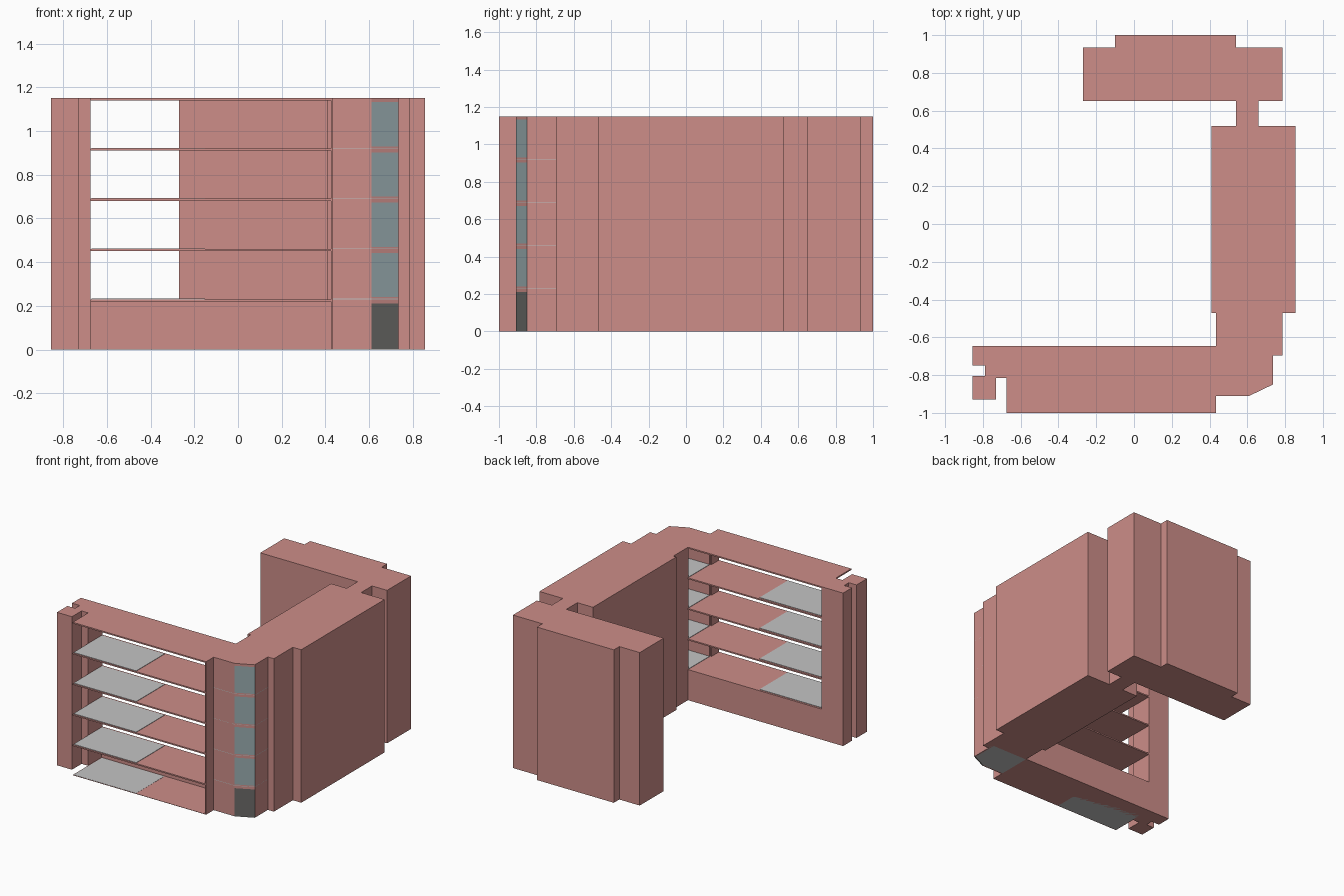
import bpy
import bmesh
from mathutils import Vector

if "Cube" in bpy.data.objects:
    bpy.data.objects.remove(bpy.data.objects["Cube"])


def material(name, rgb):
    m = bpy.data.materials.new(name)
    m.diffuse_color = (*rgb, 1.0)
    m.use_nodes = True
    m.node_tree.nodes["Principled BSDF"].inputs["Base Color"].default_value = m.diffuse_color
    return m


PINK = material("pink_brick", (0.61, 0.27, 0.25))
GREY = material("light_grey_floor", (0.55, 0.55, 0.55))
GLASS = material("blue_grey_glass", (0.31, 0.40, 0.42))
DARK = material("dark_grey_door", (0.14, 0.138, 0.132))

LEVELS = 5
H = 0.23       # storey height
SLAB = 0.01    # ceiling slab thickness
WALL = 0.01    # thin wall thickness


def prism(name, pts, z0, z1, mat):
    """Extrude a plan outline between two heights."""
    bm = bmesh.new()
    face = bm.faces.new([bm.verts.new((x, y, z0)) for x, y in pts])
    ext = bmesh.ops.extrude_face_region(bm, geom=[face])
    top = [v for v in ext["geom"] if isinstance(v, bmesh.types.BMVert)]
    bmesh.ops.translate(bm, verts=top, vec=(0, 0, z1 - z0))
    bmesh.ops.recalc_face_normals(bm, faces=bm.faces)
    mesh = bpy.data.meshes.new(name)
    bm.to_mesh(mesh)
    bm.free()
    mesh.materials.append(mat)
    obj = bpy.data.objects.new(name, mesh)
    bpy.context.collection.objects.link(obj)
    return obj


def rect(x0, x1, y0, y1):
    return [(x0, y0), (x1, y0), (x1, y1), (x0, y1)]


def wall(name, a, b, z0, z1, mat):
    """Thin wall along a-b, thickened to the left of its direction."""
    a, b = Vector(a), Vector(b)
    d = (b - a).normalized()
    n = Vector((-d.y, d.x)) * WALL
    prism(name, [a[:], b[:], (b + n)[:], (a + n)[:]], z0, z1, mat)


# Plan outlines
BACK_WING = [(-0.27, 0.65), (0.785, 0.65), (0.785, 0.935), (0.54, 0.935),
             (0.54, 1.0), (-0.1, 1.0), (-0.1, 0.935), (-0.27, 0.935)]
SIDE_WING = [(0.41, 0.52), (0.41, -0.47), (0.435, -0.47), (0.435, -0.65),
             (0.735, -0.65), (0.735, -0.695), (0.785, -0.695),
             (0.785, -0.47), (0.855, -0.47), (0.855, 0.52)]
LINK = rect(0.54, 0.66, 0.52, 0.65)
END_PIER = [(-0.855, -0.645), (-0.855, -0.75), (-0.79, -0.75), (-0.79, -0.805),
            (-0.855, -0.805), (-0.855, -0.93), (-0.73, -0.93), (-0.73, -0.815),
            (-0.675, -0.815), (-0.675, -0.645)]
GALLERY = rect(-0.675, 0.435, -1.0, -0.645)
A, B, C, D = (0.435, -0.91), (0.61, -0.91), (0.735, -0.85), (0.735, -0.65)
CORNER = [A, B, C, D, (0.435, -0.65)]

for i in range(LEVELS):
    z, top = i * H, (i + 1) * H
    s = f"_{i + 1}"
    # Closed blocks
    prism("back_wing" + s, BACK_WING, z, top, PINK)
    prism("side_wing" + s, SIDE_WING, z, top, PINK)
    prism("link" + s, LINK, z, top, PINK)
    prism("end_pier" + s, END_PIER, z, top, PINK)

    # Open gallery and hollow corner, roofed by thin slabs
    prism("gallery_slab" + s, GALLERY, top - SLAB, top, PINK)
    prism("corner_slab" + s, CORNER, top - SLAB, top, PINK)
    prism("gallery_floor" + s, rect(-0.67, -0.15, -0.995, -0.66),
          z, z + 0.003, GREY)
    prism("corner_floor" + s, CORNER, z, z + 0.003, GREY)

    # Corner walls
    wall("corner_return_wall" + s, (0.435, -1.0), A, z, top, PINK)
    wall("corner_front_wall" + s, A, B, z, top, PINK)
    wall("corner_side_wall" + s, C, D, z, top, PINK)

    # Slanted corner: dark door at ground level, glass above
    sill = z if i == 0 else z + 0.01
    head = top - 0.018
    if i:
        wall("window_sill" + s, B, C, z, sill, PINK)
    wall("window_head" + s, B, C, head, top, PINK)
    wall("corner_window" + s if i else "corner_door", B, C, sill, head,
         GLASS if i else DARK)

# Ground level of the gallery: back wall and thin ground plate
prism("gallery_back_wall", rect(-0.675, 0.435, -0.655, -0.645), 0, H - SLAB, PINK)
prism("gallery_ground_plate", GALLERY, 0, 0.002, PINK)
